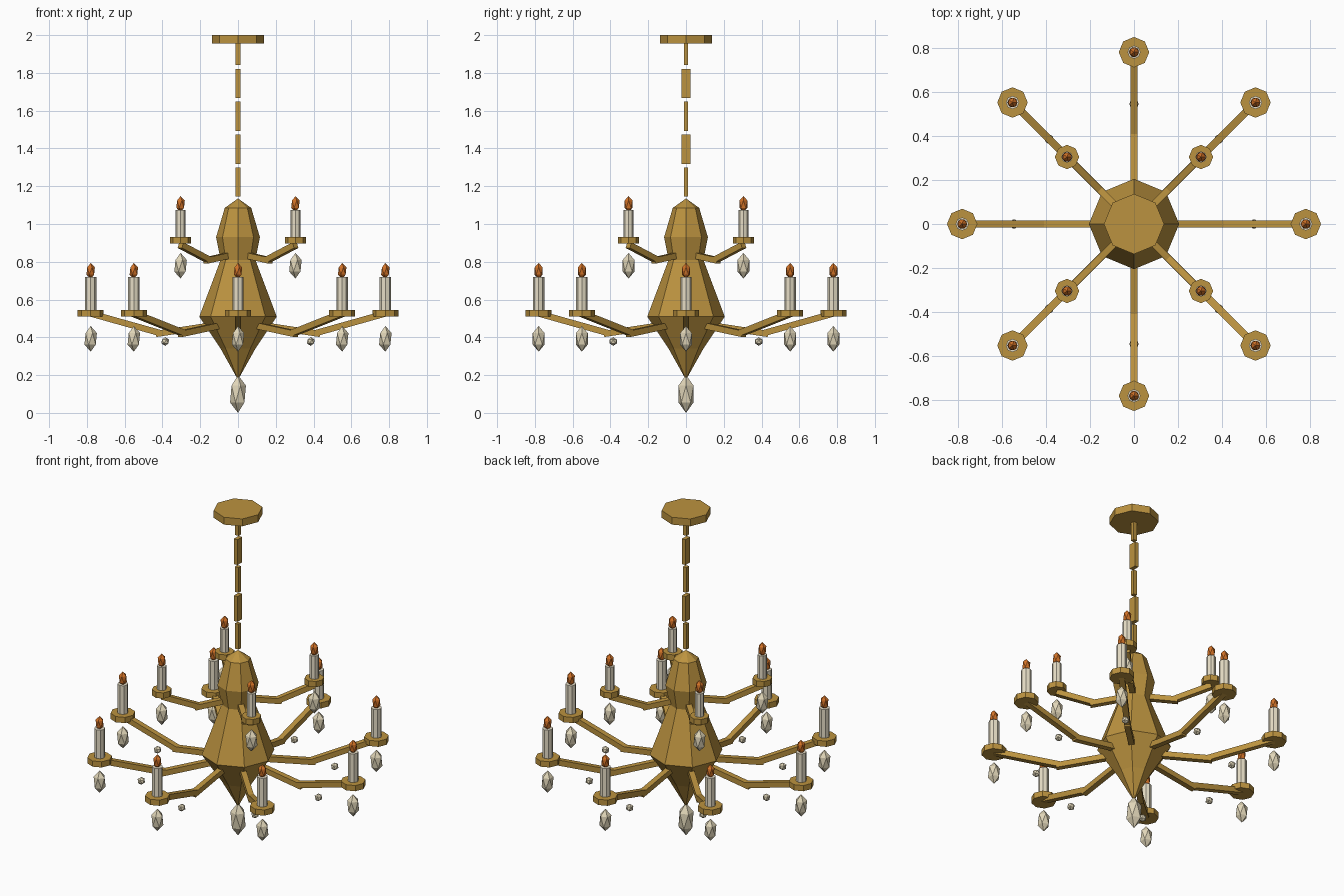
import bpy, bmesh
from math import sin, cos, pi, atan2, hypot
from mathutils import Matrix, Vector

cube = bpy.data.objects.get("Cube")
if cube:
    bpy.data.objects.remove(cube, do_unlink=True)


def material(name, rgb):
    m = bpy.data.materials.new(name)
    m.use_nodes = True
    m.diffuse_color = (*rgb, 1)
    m.node_tree.nodes["Principled BSDF"].inputs["Base Color"].default_value = (*rgb, 1)
    return m


GOLD = material("antique gold", (0.50, 0.29, 0.05))
WAX = material("ivory wax", (0.82, 0.75, 0.58))
CRYSTAL = material("pale crystal", (0.75, 0.67, 0.48))
FLAME = material("orange flame", (0.65, 0.17, 0.02))


def finish(name, bm, mat):
    bmesh.ops.recalc_face_normals(bm, faces=bm.faces)
    mesh = bpy.data.meshes.new(name)
    bm.to_mesh(mesh)
    bm.free()
    mesh.materials.append(mat)
    obj = bpy.data.objects.new(name, mesh)
    bpy.context.collection.objects.link(obj)
    return obj


def prism(name, x, y, z0, z1, r, mat, sides=8):
    bm = bmesh.new()
    bmesh.ops.create_cone(bm, cap_ends=True, segments=sides, radius1=r, radius2=r, depth=z1 - z0,
                          matrix=Matrix.Translation((x, y, (z0 + z1) / 2)))
    return finish(name, bm, mat)


def gem(name, x, y, z, r, half, mat):
    bm = bmesh.new()
    bmesh.ops.create_icosphere(bm, subdivisions=1, radius=1,
                               matrix=Matrix.Translation((x, y, z)) @ Matrix.Diagonal((r, r, half, 1)))
    return finish(name, bm, mat)


def box(name, size, matrix, mat):
    bm = bmesh.new()
    bmesh.ops.create_cube(bm, size=1, matrix=matrix @ Matrix.Diagonal((*size, 1)))
    return finish(name, bm, mat)


def bar(name, angle, start, end, width):
    """Square bar between two (radius, height) points in the plane of an arm."""
    dr, dz = end[0] - start[0], end[1] - start[1]
    mid = Vector(((start[0] + end[0]) / 2, 0, (start[1] + end[1]) / 2))
    m = Matrix.Rotation(angle, 4, 'Z') @ Matrix.Translation(mid) @ Matrix.Rotation(-atan2(dz, dr), 4, 'Y')
    return box(name, (hypot(dr, dz), width, width), m, GOLD)


def lathe(name, profile, sides, mat):
    bm = bmesh.new()
    rings = []
    for r, z in profile:
        count = sides if r else 1
        rings.append([bm.verts.new((r * cos(2 * pi * i / sides), r * sin(2 * pi * i / sides), z))
                      for i in range(count)])
    for a, b in zip(rings, rings[1:]):
        for i in range(sides):
            j = (i + 1) % sides
            quad = [a[i % len(a)], a[j % len(a)], b[j % len(b)], b[i % len(b)]]
            bm.faces.new(list(dict.fromkeys(quad)))
    return finish(name, bm, mat)


def candle_arm(tier, angle, radius, cup_z, cup_r, wax_r, wax_h, inner, outer, width):
    x, y = radius * cos(angle), radius * sin(angle)
    bar(tier + "_arm_inner", angle, *inner, width)
    bar(tier + "_arm_outer", angle, *outer, width)
    top = cup_z + 0.035
    prism(tier + "_candle_cup", x, y, cup_z, top, cup_r, GOLD)
    prism(tier + "_candle", x, y, top, top + wax_h, wax_r, WAX)
    gem(tier + "_flame", x, y, top + wax_h + 0.031, 0.025, 0.043, FLAME)
    gem(tier + "_drop", x, y, cup_z - 0.118, 0.037, 0.068, CRYSTAL)


# Ceiling plate and chain
prism("ceiling_plate", 0, 0, 1.955, 2.0, 0.137, GOLD)
for i in range(5):
    depth = 0.045 if i % 2 else 0.023
    box("chain_link", (0.024, depth, 0.155), Matrix.Translation((0, 0, 1.918 - i * 0.174)), GOLD)

# Central faceted body and its finial
lathe("body", [(0, 1.135), (0.07, 1.085), (0.116, 0.93), (0.092, 0.81),
               (0.205, 0.51), (0.092, 0.34), (0, 0.175)], 8, GOLD)
gem("finial_crystal", 0, 0, 0.1, 0.047, 0.1, CRYSTAL)

# Lower tier of eight arms, each with a hanging bead
for k in range(8):
    a = k * pi / 4
    candle_arm("lower", a, 0.78, 0.51, 0.069, 0.03, 0.175,
               ((0.12, 0.466), (0.435, 0.418)), ((0.41, 0.422), (0.78, 0.526)), 0.033)
    gem("arm_bead", 0.545 * cos(a), 0.545 * sin(a), 0.378, 0.023, 0.023, CRYSTAL)

# Upper tier of four diagonal arms
for k in range(4):
    candle_arm("upper", pi / 4 + k * pi / 2, 0.43, 0.897, 0.055, 0.026, 0.142,
               ((0.08, 0.832), (0.245, 0.806)), ((0.215, 0.808), (0.43, 0.888)), 0.032)
